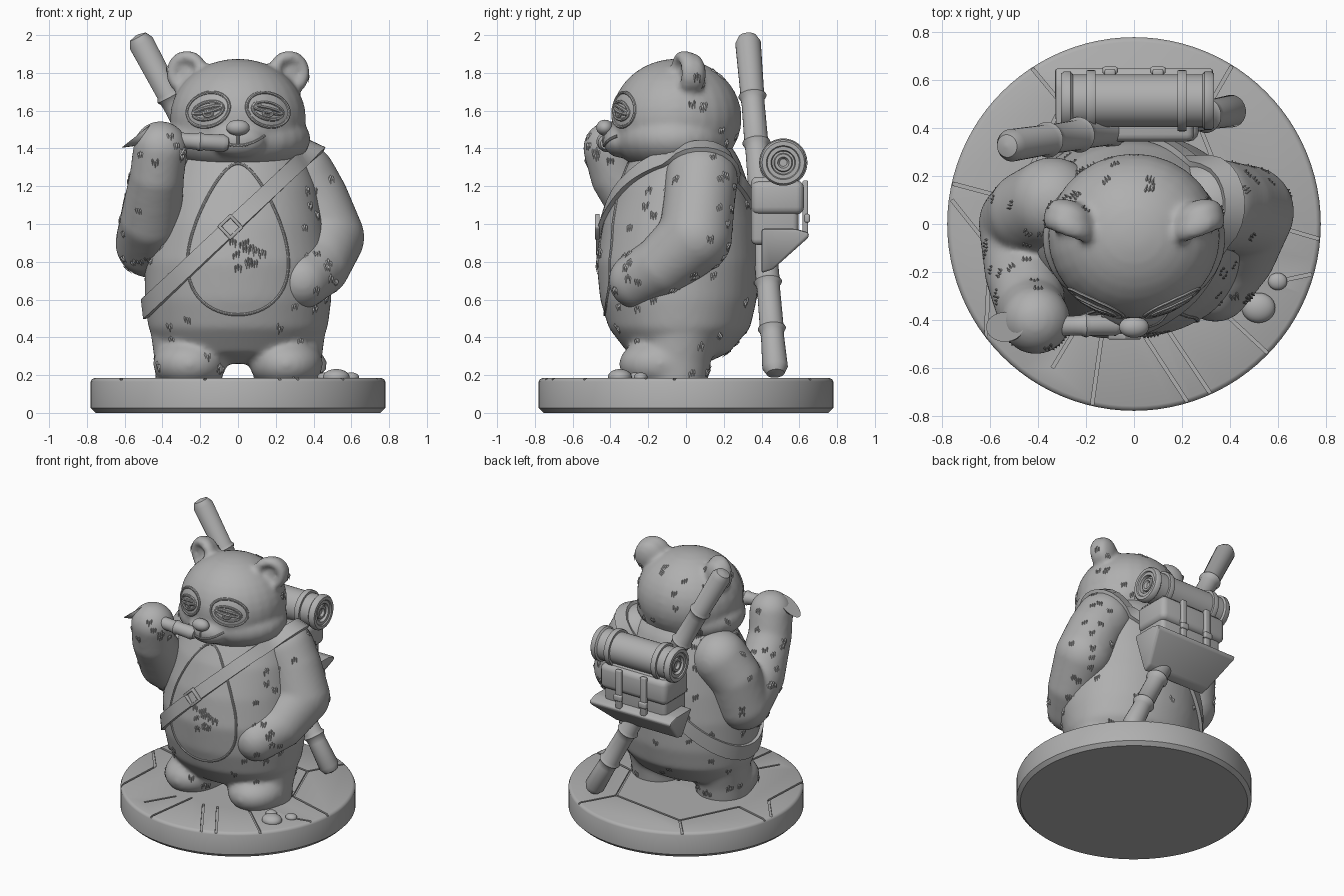
import bpy, bmesh, math, random
from math import sin, cos, pi, radians
from mathutils import Vector, Matrix
from mathutils.bvhtree import BVHTree

random.seed(4)
if "Cube" in bpy.data.objects:
    bpy.data.objects.remove(bpy.data.objects["Cube"])

stone_grey = bpy.data.materials.new("stone_grey")
stone_grey.use_nodes = True
stone_grey.diffuse_color = (0.43, 0.43, 0.43, 1)
stone_grey.node_tree.nodes["Principled BSDF"].inputs["Base Color"].default_value = (0.43, 0.43, 0.43, 1)
parts = []


def add_mesh(name, mesh):
    mesh.materials.clear()
    mesh.materials.append(stone_grey)
    ob = bpy.data.objects.new(name, mesh)
    bpy.context.collection.objects.link(ob)
    parts.append(ob)
    return ob


def finish(name, bm):
    bmesh.ops.recalc_face_normals(bm, faces=bm.faces)
    mesh = bpy.data.meshes.new(name)
    bm.to_mesh(mesh)
    bm.free()
    return add_mesh(name, mesh)


def bake(ob):
    """Replace an object's mesh by its modified result."""
    bpy.context.view_layer.update()
    ev = ob.evaluated_get(bpy.context.evaluated_depsgraph_get())
    mesh = bpy.data.meshes.new_from_object(ev)
    ob.modifiers.clear()
    ob.data = mesh
    return ob


def ball(bm, loc, size, rot=None):
    m = Matrix.Translation(loc) @ (rot or Matrix()) @ Matrix.Diagonal((*size, 1))
    bmesh.ops.create_uvsphere(bm, u_segments=28, v_segments=18, radius=1, matrix=m)


def limb(bm, nodes):
    """Overlapping balls along a path of (x, y, z, radius)."""
    for a, b in zip(nodes, nodes[1:]):
        for i in range(7):
            x, y, z, r = Vector(a).lerp(Vector(b), i / 6)
            ball(bm, (x, y, z), (r, r, r))


def loft(bm, rings):
    loops = [[bm.verts.new(p) for p in ring] for ring in rings]
    n = len(loops[0])
    for a, b in zip(loops, loops[1:]):
        for i in range(n):
            bm.faces.new((a[i], a[(i + 1) % n], b[(i + 1) % n], b[i]))
    bm.faces.new(loops[0])
    bm.faces.new(loops[-1])


def lathe(name, profile, start, end, n=36):
    """Turned part: profile of (radius, distance) along start to end."""
    start, axis = Vector(start), (Vector(end) - Vector(start)).normalized()
    q = axis.to_track_quat('Z', 'Y')
    bm = bmesh.new()
    loft(bm, [[start + q @ Vector((r * cos(2 * pi * i / n), r * sin(2 * pi * i / n), d))
               for i in range(n)] for r, d in profile])
    return finish(name, bm)


def box(name, loc, size, bevel=0.01, rot=None):
    bm = bmesh.new()
    m = Matrix.Translation(loc) @ (rot or Matrix()) @ Matrix.Diagonal((*size, 1))
    bmesh.ops.create_cube(bm, size=1, matrix=m)
    bmesh.ops.bevel(bm, geom=bm.edges[:], offset=bevel, segments=3, affect='EDGES', profile=0.5)
    return finish(name, bm)


def sculpt(name, bm, smooth=8):
    """Melt overlapping volumes into one soft skin."""
    ob = finish(name, bm)
    mod = ob.modifiers.new("melt", 'REMESH')
    mod.mode, mod.voxel_size = 'VOXEL', 0.016
    mod = ob.modifiers.new("soften", 'SMOOTH')
    mod.factor, mod.iterations = 0.5, smooth
    return bake(ob)


def tree(ob):
    return BVHTree.FromObject(ob, bpy.context.evaluated_depsgraph_get())


def tube(name, path, radius, target=None, cyclic=True):
    """Fine line; (x, z) paths are laid on the front of the target."""
    if target:
        hits = [target.ray_cast(Vector((x, -2, z)), Vector((0, 1, 0)))[0] for x, z in path]
        path = [h for h in hits if h]
    cu = bpy.data.curves.new(name, 'CURVE')
    cu.dimensions, cu.bevel_depth, cu.bevel_resolution = '3D', radius, 2
    cu.use_fill_caps = True
    sp = cu.splines.new('POLY')
    sp.points.add(len(path) - 1)
    for p, co in zip(sp.points, path):
        p.co = (*co, 1)
    sp.use_cyclic_u = cyclic
    tmp = bpy.data.objects.new(name + "_path", cu)
    bpy.context.collection.objects.link(tmp)
    mesh = bake_curve = bpy.data.meshes.new_from_object(
        tmp.evaluated_get(bpy.context.evaluated_depsgraph_get()))
    bpy.data.objects.remove(tmp)
    return add_mesh(name, mesh)


# Round base with paving cracks
base = lathe("base", [(0.755, 0), (0.78, 0.025), (0.78, 0.165), (0.774, 0.178), (0.76, 0.185)],
             (0, 0, 0), (0, 0, 1), 96)
cracks = [(-.45, .68, -.3, .5), (.42, .68, .27, .42), (-.8, .18, -.5, .1), (-.76, .1, -.6, -.1),
          (.42, .04, .8, -.07), (.1, -.38, .34, -.74), (0, -.4, .24, -.77), (-.12, -.36, -.18, -.79),
          (-.22, -.4, -.34, -.6), (-.6, -.1, -.62, -.5), (-.3, .5, .27, .42), (.27, .42, .42, .04),
          (-.3, .5, -.5, .1), (.3, -.3, .58, -.56), (.6, -.24, .74, -.21)]
bm = bmesh.new()
for x1, y1, x2, y2 in cracks:
    a, b = Vector((x1, y1, 0.185)), Vector((x2, y2, 0.185))
    m = (Matrix.Translation((a + b) / 2) @ Matrix.Rotation(math.atan2(y2 - y1, x2 - x1), 4, 'Z')
         @ Matrix.Diagonal(((b - a).length, 0.014, 0.024, 1)))
    bmesh.ops.create_cube(bm, size=1, matrix=m)
cutter = finish("crack_cutter", bm)
mod = base.modifiers.new("cracks", 'BOOLEAN')
mod.operation, mod.object, mod.solver, mod.use_self = 'DIFFERENCE', cutter, 'EXACT', True
bake(base)
parts.remove(cutter)
bpy.data.objects.remove(cutter)

# Pebbles
bm = bmesh.new()
for x, y, r in [(.52, -.35, .07), (.6, -.24, .04), (.46, -.27, .04)]:
    ball(bm, (x, y, .19), (r, r * .9, r * .6))
finish("pebbles", bm)

# Torso and legs: rows are height, half width, front, back
bm = bmesh.new()
rows = [(.26, .24, -.18, .1), (.32, .4, -.31, .23), (.45, .475, -.41, .34), (.6, .495, -.455, .375),
        (.8, .495, -.475, .385), (1.0, .46, -.44, .37), (1.2, .42, -.37, .335), (1.35, .36, -.29, .28),
        (1.47, .24, -.2, .2)]
loft(bm, [[(w * cos(t), (f + b) / 2 + (b - f) / 2 * sin(t), z) for t in [2 * pi * i / 48 for i in range(48)]]
          for z, w, f, b in rows])
for s in (-1, 1):
    limb(bm, [(s * .27, -.02, .48, .2), (s * .26, -.05, .3, .185), (s * .26, -.06, .2, .18)])
    ball(bm, (s * .255, -.13, .26), (.195, .225, .14))
torso = sculpt("torso", bm, 14)

# Arms
bm = bmesh.new()
limb(bm, [(-.34, .09, 1.23, .19), (-.43, .05, 1.1, .18), (-.465, 0, .9, .185), (-.46, -.2, 1.02, .165),
          (-.43, -.36, 1.25, .145), (-.41, -.4, 1.4, .145)])
right_arm = sculpt("right_arm", bm)
bm = bmesh.new()
limb(bm, [(.33, .08, 1.235, .195), (.4, .07, 1.12, .19), (.475, .05, .93, .195), (.43, -.12, .78, .165),
          (.34, -.26, .7, .15)])
left_arm = sculpt("left_arm", bm)

# Head with cheeks, muzzle and cupped ears
bm = bmesh.new()
ball(bm, (0, -.05, 1.56), (.36, .345, .315))
ball(bm, (0, -.06, 1.45), (.385, .32, .19))
ball(bm, (0, -.34, 1.44), (.15, .1, .09))
for s in (-1, 1):
    rot = Matrix.Rotation(s * .35, 4, 'Z')
    ball(bm, (s * .27, .035, 1.795), (.105, .065, .11), rot)
    for i in range(30):
        t = 2 * pi * i / 30
        p = Vector((s * .27, -.01, 1.8)) + rot @ Vector((.082 * cos(t), 0, .085 * sin(t)))
        ball(bm, p, (.034, .045, .034))
head = sculpt("head", bm, 6)
head_tree, torso_tree = tree(head), tree(torso)

# Nose, mouth and sleepy eyes
bm = bmesh.new()
ball(bm, (0, -.43, 1.51), (.062, .045, .042))
finish("nose", bm)
tube("mouth", [(x / 100, 1.415 + 2.6 * (x / 100) ** 2) for x in range(-13, 15)], .008, head_tree, False)
tube("nose_line", [(0, 1.48 - i * .01) for i in range(7)], .007, head_tree, False)


def oval(cx, cz, rx, rz, tilt, a=0, b=2 * pi, n=32):
    out = []
    for i in range(n):
        t = a + (b - a) * i / n
        u, v = rx * cos(t), rz * sin(t)
        out.append((cx + u * cos(tilt) - v * sin(tilt), cz + u * sin(tilt) + v * cos(tilt)))
    return out


for side, s in (("right", -1), ("left", 1)):
    tube(side + "_eye_patch", oval(s * .158, 1.605, .115, .088, -s * .35), .009, head_tree)
    tube(side + "_eye_rim", oval(s * .158, 1.6, .082, .045, -s * .25), .009, head_tree)
    tube(side + "_eyelid", oval(s * .158, 1.605, .078, .012, -s * .25), .01, head_tree)
    tube(side + "_pupil", oval(s * .158, 1.585, .022, .016, 0), .009, head_tree)

# Belly patch outline
angles = [2 * pi * i / 64 for i in range(64)]
tube("belly_outline", [(.25 * sin(t) * (1 + .4 * cos(t)), .92 - .4 * cos(t)) for t in angles], .008, torso_tree)

# Sash wrapped around the body in a tilted plane
along = Vector((.93, 0, .88)).normalized()
across = Vector((-along.z, 0, along.x))
wrap = [torso_tree, tree(left_arm)]
bm = bmesh.new()
pairs = []
for t in [2 * pi * i / 72 for i in range(72)]:
    d = along * cos(t) + Vector((0, sin(t), 0))
    pair = []
    for k in (-.042, .042):
        c = Vector((0, 0, 1.02)) + across * k
        hits = [h[0] for h in (w.ray_cast(c + d * 2, -d) for w in wrap) if h[0]]
        pair.append(bm.verts.new(max(hits, key=lambda h: (h - c).length) + d * .014))
    pairs.append(pair)
for i, (a, b) in enumerate(pairs):
    c, e = pairs[(i + 1) % len(pairs)]
    bm.faces.new((a, b, e, c))
sash = finish("sash", bm)
mod = sash.modifiers.new("thickness", 'SOLIDIFY')
mod.thickness, mod.offset = .024, 0
bake(sash)
tilt = Matrix.Rotation(-math.atan2(along.z, along.x), 4, 'Y')
spot = torso_tree.ray_cast(Vector((-.04, -2, .985)), Vector((0, 1, 0)))[0] + Vector((0, -.03, 0))
for k in (-1, 1):
    box("buckle_side", spot + tilt @ Vector((k * .04, 0, 0)), (.018, .025, .1), .005, tilt)
    box("buckle_bar", spot + tilt @ Vector((0, 0, k * .042)), (.09, .025, .018), .005, tilt)


def bamboo(name, start, end, r, gap):
    size = (Vector(end) - Vector(start)).length
    prof = [(.01, 0), (r * .7, r * .15), (r, r * .7)]
    for i in range(1, int(size / gap)):
        prof += [(r * .9, i * gap - .05), (r * .93, i * gap - .02), (r * 1.1, i * gap), (r * .93, i * gap + .02)]
    lathe(name, prof + [(r, size - r * .7), (r * .7, size - r * .15), (.01, size)], start, end, 24)


# Staff, and the shoot being chewed
bamboo("staff", (.43, .475, .2), (-.535, .325, 2.0), .068, .28)
bamboo("shoot", (-.5, -.43, 1.455), (-.045, -.42, 1.425), .046, .15)
tip = lathe("shoot_tip", [(.035, 0), (.045, .06), (.062, .13)], (-.41, -.43, 1.47), (-.55, -.43, 1.465), 20)
for v in tip.data.vertices:
    if v.co.x < -.5:
        v.co.x -= (1.465 - v.co.z) * 1.3

# Bedroll with coiled ends and straps
coil = [(.02, .03), (.03, .014), (.045, .014), (.05, .03), (.06, .03), (.065, .008), (.085, .008), (.09, 0), (.112, 0),
        (.122, .012), (.122, .04), (.11, .05)]
lathe("bedroll", coil + [(r, .64 - d) for r, d in reversed(coil)], (-.305, .515, 1.325), (.335, .515, 1.325))
for x in (-.18, .2):
    lathe("bedroll_strap", [(.1, 0), (.126, 0), (.128, .008), (.128, .03), (.126, .038), (.1, .038)],
          (x - .019, .515, 1.325), (x + .019, .515, 1.325))

# Backpack with straps and a folded lower pouch
box("backpack", (0, .47, 1.07), (.5, .25, .36), .03)
box("backpack_flap", (0, .485, 1.14), (.54, .28, .18), .04)
for x in (-.1, .1):
    box("pack_strap", (x, .632, 1.09), (.045, .03, .28), .008)
    box("pack_buckle", (x, .642, 1.03), (.065, .03, .045), .01)
bm = bmesh.new()
side = [(.4, .74), (.46, .76), (.65, .93), (.65, .955), (.58, .975), (.4, .975)]
loft(bm, [[(s * (.33 if z > .9 else .25), y, z) for y, z in side] for s in (-1, 1)])
bmesh.ops.bevel(bm, geom=bm.edges[:], offset=.012, segments=2, affect='EDGES', profile=.5)
finish("lower_pouch", bm)

# Fur tufts pressed along the skin
bm = bmesh.new()


def tuft(p, n):
    down = Vector((0, 0, -1))
    t = (down - n * n.dot(down)).normalized()
    s = n.cross(t)
    for k in (-1, 0, 1):
        c = p + s * k * .014 + t * random.uniform(-.01, .01)
        w, size = .006, random.uniform(.025, .04)
        tip, top, peak, a, b = [bm.verts.new(q) for q in (
            c + t * size, c - t * .01, c + n * .008, c + s * w, c - s * w)]
        for f in ((a, tip, peak), (tip, b, peak), (b, top, peak), (top, a, peak)):
            bm.faces.new(f)


for ob, count in ((torso, 110), (right_arm, 50), (left_arm, 50), (head, 70)):
    for f in random.sample(list(ob.data.polygons), count):
        c = f.center
        bare = abs(c.x) < .3 and c.y < -.25 and c.z > .5 if ob is torso else ob is head and c.y < 0
        if not bare and abs(f.normal.z) < .85:
            tuft(c.copy(), f.normal.copy())
for i in range(12):
    hit = torso_tree.ray_cast(Vector((random.uniform(-.03, .13), -2, random.uniform(.76, .92))), Vector((0, 1, 0)))
    tuft(hit[0], hit[1])
finish("fur_tufts", bm)

# Smooth shading with sharp edges kept
bpy.ops.object.select_all(action='DESELECT')
for ob in parts:
    ob.select_set(True)
bpy.context.view_layer.objects.active = parts[0]
bpy.ops.object.shade_smooth_by_angle(angle=radians(40))
